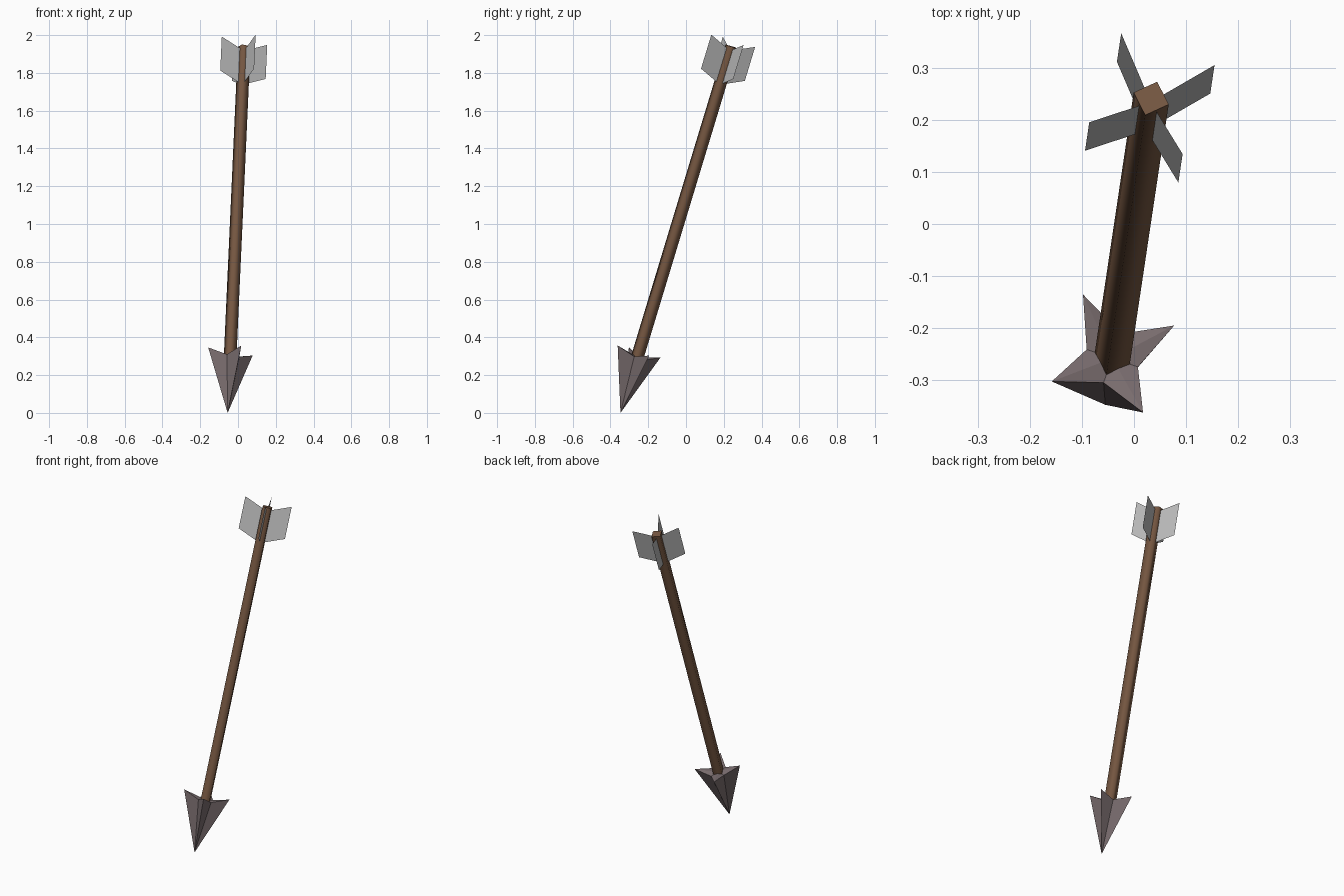
import bpy, math
from mathutils import Vector

if "Cube" in bpy.data.objects:
    bpy.data.objects.remove(bpy.data.objects["Cube"])

# Leaning arrow axis and the two fin directions across it
TIP = Vector((-0.055, -0.347, 0.0))
AXIS = Vector((0.088, 0.588, 1.94))
D = AXIS.normalized()
U = Vector((0.12, 0.061, 0))
U = (U - D * U.dot(D)).normalized()
V = D.cross(U)


def pt(z, r=0.0, deg=0.0):
    """Point at axis height z, radius r and angle deg round the axis."""
    a = math.radians(deg)
    return TIP + AXIS * (z / AXIS.z) + (U * math.cos(a) + V * math.sin(a)) * r


def material(name, rgb):
    m = bpy.data.materials.new(name)
    m.diffuse_color = (*rgb, 1)
    m.use_nodes = True
    m.node_tree.nodes["Principled BSDF"].inputs["Base Color"].default_value = m.diffuse_color
    return m


def part(name, verts, faces, mat):
    me = bpy.data.meshes.new(name)
    me.from_pydata(verts, [], faces)
    me.materials.append(mat)
    ob = bpy.data.objects.new(name, me)
    bpy.context.collection.objects.link(ob)
    return ob


wood = material("brown wood", (0.180, 0.095, 0.053))
metal = material("dull metal", (0.190, 0.150, 0.155))
feather = material("grey feather", (0.500, 0.500, 0.500))

# Square shaft, smooth round its sides with flat ends
R = 0.0355
verts = [pt(z, R, 45 + 90 * i) for z in (0.29, 1.94) for i in range(4)]
sides = [(i, (i + 1) % 4, (i + 1) % 4 + 4, i + 4) for i in range(4)]
shaft = part("shaft", verts, sides + [(3, 2, 1, 0), (4, 5, 6, 7)], wood)
for p in shaft.data.polygons:
    p.use_smooth = p.index < 4

# Four-barbed head: star ring with inner corners set lower, tip and back centre
ring = []
for i in range(4):
    ring += [pt(0.325, 0.131, 90 * i), pt(0.295, 0.052, 90 * i + 45)]
faces = []
for i in range(8):
    j = (i + 1) % 8
    faces += [(8, j, i), (9, i, j)]
part("arrow_head", ring + [pt(0), pt(0.295)], faces, metal)

# Four swept feather vanes
for i in range(4):
    a = 90 * i
    part(f"vane_{i + 1}",
         [pt(1.745, 0.02, a), pt(1.79, 0.134, a), pt(1.97, 0.134, a), pt(1.925, 0.02, a)],
         [(0, 1, 2, 3)], feather)
